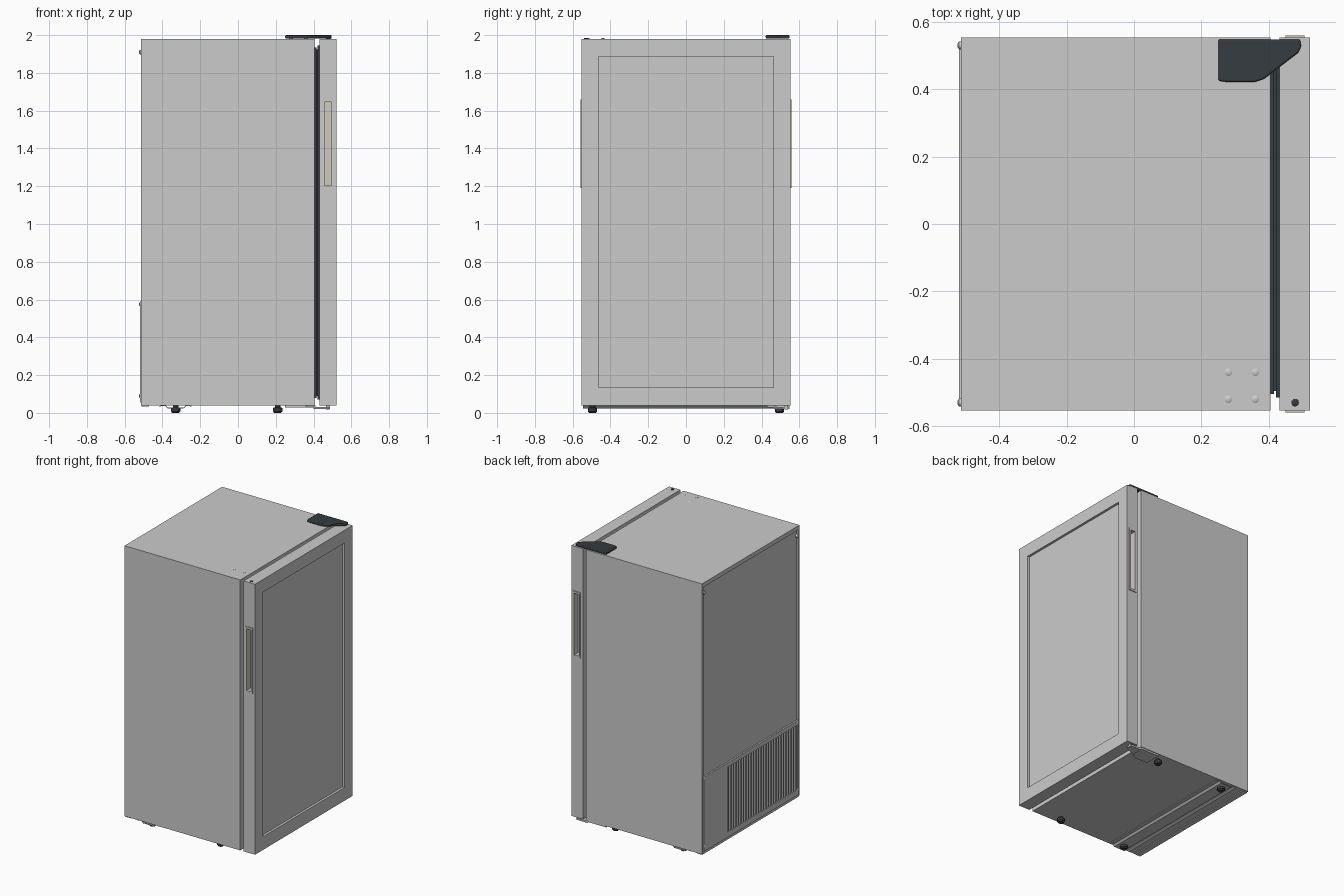
import bpy, bmesh, math
from mathutils import Vector

if "Cube" in bpy.data.objects:
    bpy.data.objects.remove(bpy.data.objects["Cube"])


def material(name, rgb):
    m = bpy.data.materials.new(name)
    m.diffuse_color = (*rgb, 1)
    m.use_nodes = True
    m.node_tree.nodes["Principled BSDF"].inputs["Base Color"].default_value = m.diffuse_color
    return m


DARK = material("dark_plastic", (0.035, 0.045, 0.05))
PALE = material("pale_plastic", (0.62, 0.6, 0.54))


def finish(bm, name, mat=None):
    bmesh.ops.recalc_face_normals(bm, faces=bm.faces)
    me = bpy.data.meshes.new(name)
    bm.to_mesh(me)
    bm.free()
    ob = bpy.data.objects.new(name, me)
    bpy.context.collection.objects.link(ob)
    if mat:
        me.materials.append(mat)
    return ob


def box(name, x, y, z, mat=None):
    bm = bmesh.new()
    bmesh.ops.create_cube(bm, size=1)
    for v in bm.verts:
        v.co = Vector([(r[0] + r[1]) / 2 + c * (r[1] - r[0]) for r, c in zip((x, y, z), v.co)])
    return finish(bm, name, mat)


def stack(name, rings, mat=None, caps=True):
    """Skin rectangles (x, half width, z low, z high) one after another along x."""
    bm = bmesh.new()
    loops = [[bm.verts.new((x, s * h, z)) for s, z in ((-1, a), (1, a), (1, b), (-1, b))]
             for x, h, a, b in rings]
    pairs = list(zip(loops, loops[1:]))
    if not caps:
        pairs.append((loops[-1], loops[0]))
    for p, q in pairs:
        for i in range(4):
            j = (i + 1) % 4
            bm.faces.new((p[i], p[j], q[j], q[i]))
    if caps:
        bm.faces.new(loops[0])
        bm.faces.new(loops[-1])
    return finish(bm, name, mat)


def extrude(name, pts, vec, mat=None):
    bm = bmesh.new()
    f = bm.faces.new([bm.verts.new(p) for p in pts])
    new = bmesh.ops.extrude_face_region(bm, geom=[f])["geom"]
    bmesh.ops.translate(bm, vec=vec, verts=[v for v in new if isinstance(v, bmesh.types.BMVert)])
    return finish(bm, name, mat)


def lathe(name, loc, profile, axis="Z", mat=None, n=24):
    """Closed round part from (radius, height) points."""
    bm = bmesh.new()
    rings = [[bm.verts.new((r * math.cos(2 * math.pi * i / n), r * math.sin(2 * math.pi * i / n), h))
              for i in range(n)] for r, h in profile]
    for p, q in zip(rings, rings[1:]):
        for i in range(n):
            j = (i + 1) % n
            bm.faces.new((p[i], p[j], q[j], q[i]))
    bm.faces.new(rings[0])
    bm.faces.new(rings[-1])
    ob = finish(bm, name, mat)
    ob.location = loc
    if axis == "X":
        ob.rotation_euler = (0, -math.pi / 2, 0)
    bpy.context.view_layer.objects.active = ob
    ob.select_set(True)
    bpy.ops.object.shade_smooth_by_angle(angle=math.radians(40))
    ob.select_set(False)
    return ob


def bevel(ob, width, segments=3):
    m = ob.modifiers.new("bevel", "BEVEL")
    m.width, m.segments, m.limit_method = width, segments, "ANGLE"


def cut(ob, cutter):
    m = ob.modifiers.new("cut", "BOOLEAN")
    m.object, m.solver = cutter, "EXACT"
    bpy.context.view_layer.objects.active = ob
    bpy.ops.object.modifier_apply(modifier=m.name)
    bpy.data.objects.remove(cutter)


# Cabinet with recessed back panel and compressor chamber
cabinet = stack("cabinet", [(0.405, 0.553, 0.04, 1.98), (-0.513, 0.553, 0.04, 1.98),
                            (-0.513, 0.535, 0.055, 1.95), (-0.503, 0.535, 0.055, 1.95)])
cut(cabinet, box("chamber_cutter", (-0.6, -0.2), (-0.53, 0.53), (0.065, 0.57)))

# Door: mitred frame around a recessed glass pane
door = stack("door_frame", [(0.432, 0.553, 0.04, 1.98), (0.522, 0.553, 0.04, 1.98),
                            (0.522, 0.463, 0.135, 1.888), (0.505, 0.463, 0.135, 1.888)])
stack("glass_pane", [(0.503, 0.458, 0.14, 1.883), (0.508, 0.458, 0.14, 1.883)])

# Ribbed door gasket
for i, (a, b, h) in enumerate(((0.403, 0.415, 0.505), (0.415, 0.421, 0.495), (0.421, 0.434, 0.515))):
    e = 0.515 - h
    stack(f"gasket_rib_{i}", [(a, h, 0.07 + e, 1.945 - e), (b, h, 0.07 + e, 1.945 - e),
                              (b, h - 0.04, 0.11, 1.9), (a, h - 0.04, 0.11, 1.9)], DARK, False)

# Recessed grips in both door edges
for s in (-1, 1):
    side = "left" if s < 0 else "right"
    yr = lambda a, b: sorted((s * a, s * b))
    cut(door, box("grip_cutter", (0.455, 0.5), yr(0.51, 0.6), (1.2, 1.65)))
    box(f"grip_floor_{side}", (0.455, 0.5), yr(0.508, 0.514), (1.2, 1.65), PALE)
    for i, (x, z) in enumerate((((0.449, 0.459), (1.19, 1.66)), ((0.496, 0.506), (1.19, 1.66)),
                                ((0.459, 0.496), (1.19, 1.204)), ((0.459, 0.496), (1.646, 1.66)))):
        box(f"grip_rim_{side}_{i}", x, yr(0.511, 0.559), z, PALE)

# Top hinge cover, screw caps and plug on the unused hinge side
cover = extrude("top_hinge_cover", [(x, y, 1.981) for x, y in (
    (0.25, 0.548), (0.25, 0.425), (0.27, 0.422), (0.36, 0.422), (0.385, 0.43),
    (0.487, 0.508), (0.496, 0.525), (0.493, 0.548))], (0, 0, 0.019), DARK)
bevel(cover, 0.006)
for x in (0.28, 0.36):
    for y in (-0.44, -0.52):
        lathe("hole_cap", (x, y, 1.978), [(0.011, 0), (0.011, 0.003), (0.006, 0.006)])
lathe("door_plug", (0.478, -0.53, 1.978), [(0.011, 0), (0.011, 0.004), (0.007, 0.007)], mat=DARK)

# Bottom hinge plate with stepped arm under the door
extrude("bottom_hinge", [(0.25, 0.43, 0.028), (0.36, 0.43, 0.028), (0.41, 0.47, 0.028),
                         (0.41, 0.548, 0.028), (0.25, 0.548, 0.028)], (0, 0, 0.012))
extrude("bottom_hinge_arm", [(0.4, 0.465, 0.02), (0.487, 0.508, 0.02), (0.487, 0.548, 0.02),
                             (0.4, 0.548, 0.02)], (0, 0, 0.012))
lathe("bottom_hinge_pin", (0.475, 0.53, 0.018), [(0.009, 0), (0.009, 0.024)])

# Compressor tray crossing the underside: hat profile with flared lips
tray = [(-0.415, 0.032), (-0.4, 0.038), (-0.385, 0.036), (-0.372, 0.024),
        (-0.288, 0.024), (-0.275, 0.036), (-0.26, 0.038), (-0.245, 0.032)]
extrude("compressor_tray", [(x, -0.545, z) for x, z in tray] +
        [(x, -0.545, z + 0.005) for x, z in reversed(tray)], (0, 1.09, 0))
box("base_rear_rail", (-0.51, -0.47), (-0.545, 0.545), (0.033, 0.041))

# Feet
for x in (-0.33, 0.21):
    for y in (-0.495, 0.495):
        lathe("foot", (x, y, 0), [(0.018, 0), (0.025, 0.008), (0.025, 0.026), (0.015, 0.03),
                                  (0.015, 0.041)], mat=DARK)

# Rear service cover: solid surround and vertical grille slats
X = (-0.519, -0.508)
box("cover_solid_side", X, (0.27, 0.54), (0.055, 0.59))
box("cover_edge", X, (-0.54, -0.525), (0.055, 0.59))
box("cover_bottom", X, (-0.525, 0.27), (0.055, 0.095))
box("cover_top", X, (-0.525, 0.27), (0.56, 0.59))
slat = box("grille_slats", X, (-0.512, -0.499), (0.095, 0.56))
arr = slat.modifiers.new("repeat", "ARRAY")
arr.use_relative_offset, arr.use_constant_offset = False, True
arr.constant_offset_displace = (0, 0.0284, 0)
arr.count = 28

# Machinery seen through the grille
lathe("compressor", (-0.35, 0.12, 0.07), [(0.09, 0), (0.12, 0.03), (0.125, 0.2), (0.105, 0.27),
                                         (0.05, 0.3)], mat=DARK)
lathe("fan_hub", (-0.42, -0.22, 0.32), [(0.05, 0), (0.05, 0.04), (0.03, 0.05)], "X", DARK)
bpy.ops.mesh.primitive_torus_add(location=(-0.43, -0.22, 0.32), rotation=(0, math.pi / 2, 0),
                                 major_radius=0.17, minor_radius=0.014,
                                 major_segments=32, minor_segments=8)
ring = bpy.context.object
ring.name = "fan_ring"
ring.data.materials.append(DARK)
ring.select_set(False)
for i in range(5):
    blade = box(f"fan_blade_{i}", (-0.006, 0.006), (-0.045, 0.045), (0.04, 0.155), DARK)
    blade.location = (-0.42, -0.22, 0.32)
    blade.rotation_euler = (i * math.tau / 5, 0, 0)
box("chamber_lining", (-0.215, -0.201), (-0.529, 0.529), (0.066, 0.569), DARK)

# Back screws
for y in (-0.53, 0.53):
    for z in (0.09, 0.575, 1.91):
        lathe("back_screw", (-0.505, y, z), [(0.012, 0), (0.012, 0.014), (0.006, 0.018)], "X", n=16)
